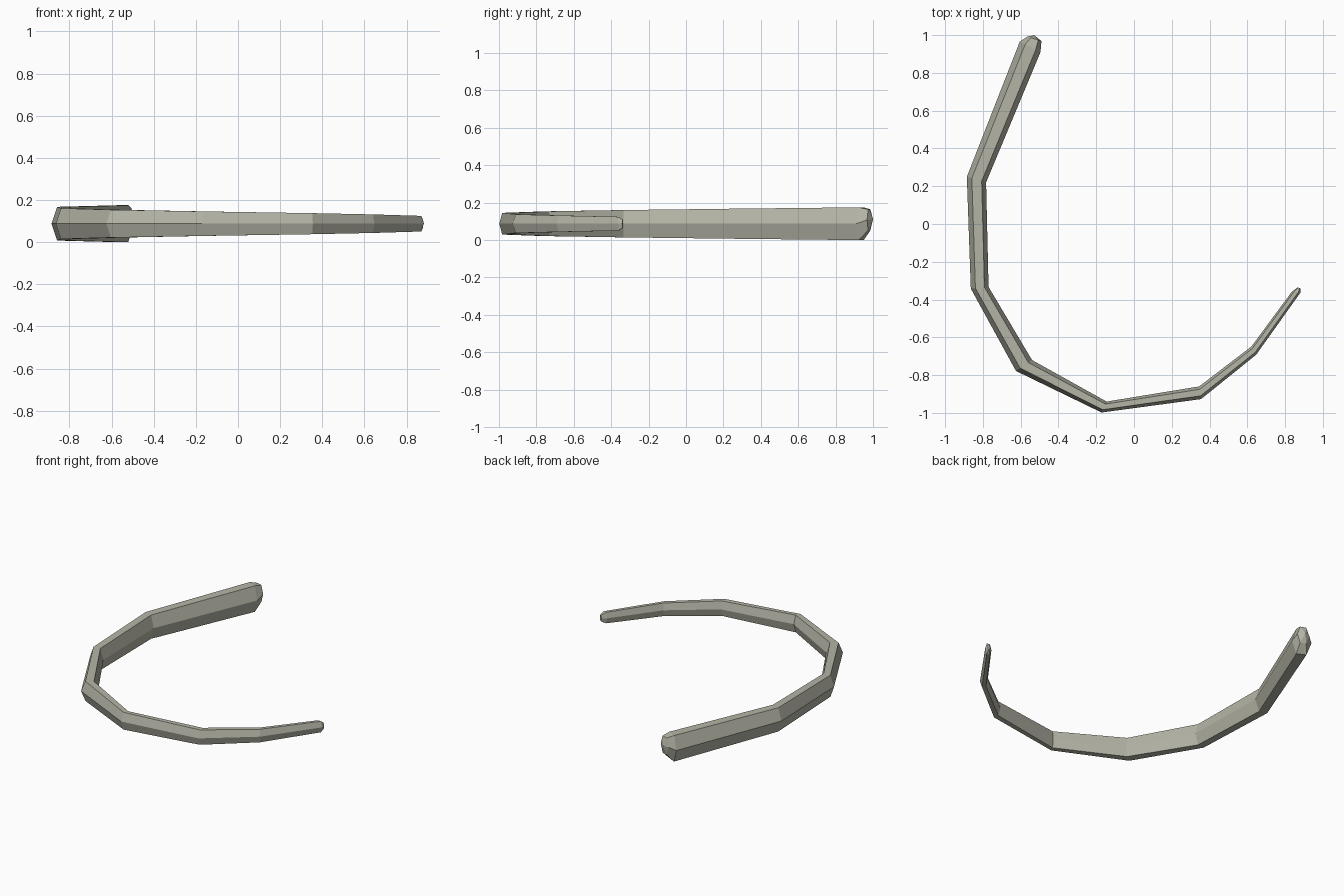
import bpy, bmesh
from mathutils import Vector

if "Cube" in bpy.data.objects:
    bpy.data.objects.remove(bpy.data.objects["Cube"])

# Rings along the hoop: outer edge, inner edge, centre height, half height
MID = 0.0875
rings = [
    ((-0.565, 0.992), (-0.490, 0.968), 0.108, 0.056),   # thick end cap
    ((-0.605, 0.965), (-0.495, 0.910), MID, 0.0875),
    ((-0.885, 0.250), (-0.783, 0.220), MID, 0.080),
    ((-0.864, -0.342), (-0.770, -0.333), MID, 0.073),
    ((-0.625, -0.778), (-0.540, -0.720), MID, 0.066),
    ((-0.172, -0.998), (-0.145, -0.940), MID, 0.058),
    ((0.355, -0.927), (0.345, -0.860), MID, 0.050),
    ((0.647, -0.692), (0.622, -0.648), MID, 0.044),
    ((0.882, -0.362), (0.836, -0.358), MID, 0.037),
    ((0.880, -0.341), (0.866, -0.336), MID, 0.022),     # thin end cap
]

# Hexagonal section: (fraction from outer to inner edge, height factor)
section = [(0, 0), (0.26, 1), (0.77, 1), (1, 0), (0.77, -1), (0.26, -1)]

bm = bmesh.new()
loops = []
for outer, inner, z, h in rings:
    a, b = Vector(outer), Vector(inner)
    loop = []
    for t, s in section:
        p = a.lerp(b, t)
        loop.append(bm.verts.new((p.x, p.y, z + s * h)))
    loops.append(loop)

# Side faces between neighbouring rings
for l0, l1 in zip(loops, loops[1:]):
    for i in range(6):
        j = (i + 1) % 6
        bm.faces.new((l0[i], l0[j], l1[j], l1[i]))

# End faces: rounded point on the thick end, flat on the thin end
tip = bm.verts.new((-0.528, 1.0, 0.112))
for i in range(6):
    bm.faces.new((loops[0][i], loops[0][(i + 1) % 6], tip))
bm.faces.new(loops[-1])
bmesh.ops.recalc_face_normals(bm, faces=bm.faces)

mesh = bpy.data.meshes.new("tapered_hoop")
bm.to_mesh(mesh)
bm.free()

# Single stone grey colour
mat = bpy.data.materials.new("stone_grey")
mat.diffuse_color = (0.46, 0.46, 0.385, 1)
mat.use_nodes = True
mat.node_tree.nodes["Principled BSDF"].inputs["Base Color"].default_value = mat.diffuse_color
mesh.materials.append(mat)
obj = bpy.data.objects.new("tapered_hoop", mesh)
bpy.context.collection.objects.link(obj)
